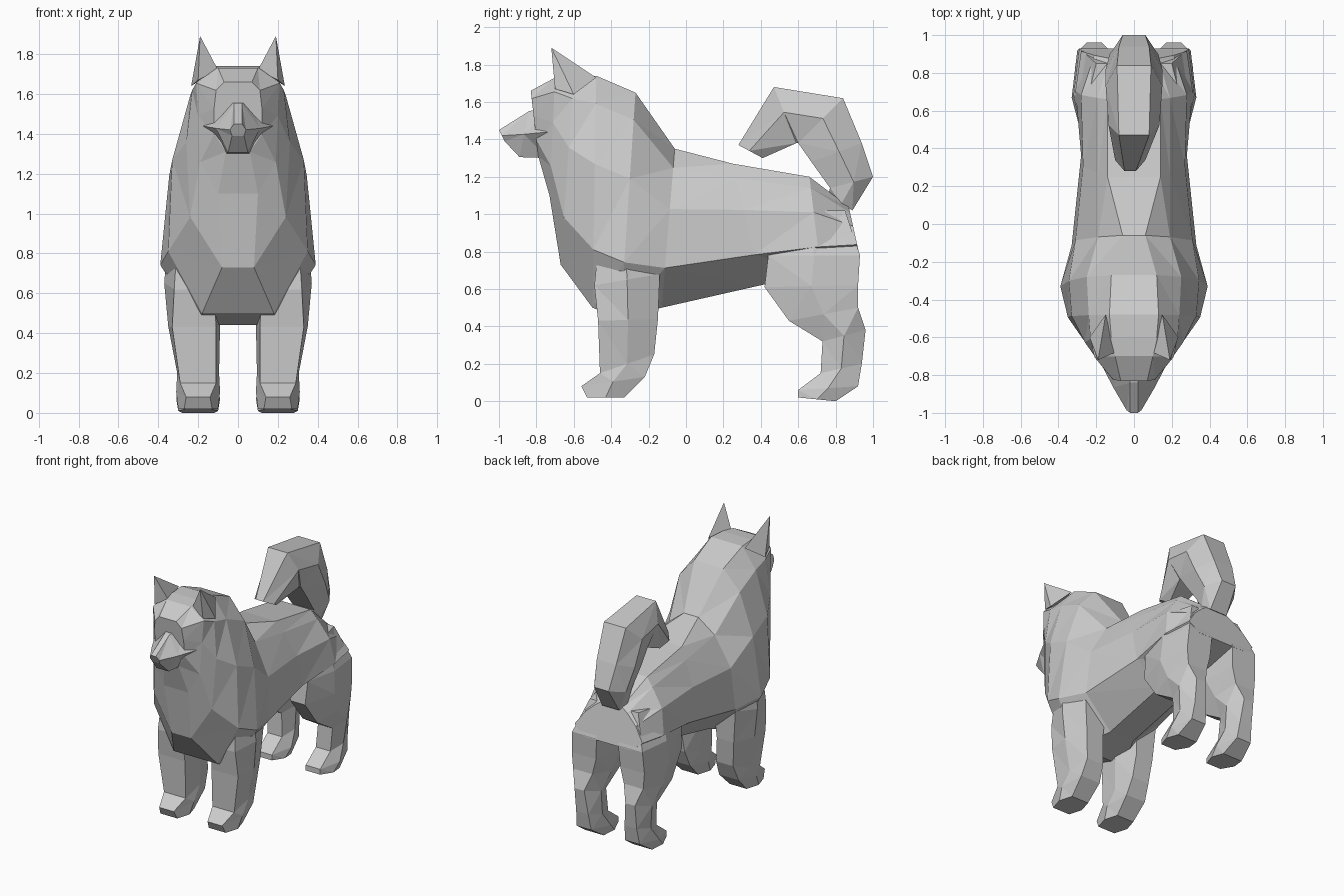
import bpy, bmesh


def finish(name, bm):
    bmesh.ops.recalc_face_normals(bm, faces=bm.faces)
    bmesh.ops.triangulate(bm, faces=bm.faces)
    mesh = bpy.data.meshes.new(name)
    bm.to_mesh(mesh)
    bm.free()
    obj = bpy.data.objects.new(name, mesh)
    bpy.context.collection.objects.link(obj)
    return obj


def loft(name, stations, fracs, side=1):
    """Each station: y,z of one edge, y,z of the opposite edge, centre x, half widths."""
    bm = bmesh.new()
    rings = []
    for ty, tz, by, bz, cx, *widths in stations:
        line = [(w, ty + (by - ty) * f, tz + (bz - tz) * f) for f, w in zip(fracs, widths)]
        pts = [(cx * side + w, y, z) for w, y, z in line]
        pts += [(cx * side - w, y, z) for w, y, z in reversed(line)]
        rings.append([bm.verts.new(p) for p in pts])
    n = len(rings[0])
    for a, b in zip(rings, rings[1:]):
        for i in range(n):
            j = (i + 1) % n
            bm.faces.new((a[i], a[j], b[j], b[i]))
    bm.faces.new(rings[0])
    bm.faces.new(rings[-1])
    return finish(name, bm)


# Trunk, mane and head, from rump to brow
loft("body", [
    (.87, 1.04, .93, .77, 0, .08, .13, .21, .28, .20),
    (.66, 1.20, .72, .70, 0, .14, .19, .28, .31, .12),
    (.25, 1.27, .40, .62, 0, .14, .19, .27, .28, .10),
    (-.06, 1.35, -.13, .50, 0, .06, .19, .31, .33, .10),
    (-.27, 1.65, -.35, .44, 0, .12, .25, .345, .39, .20),
    (-.48, 1.74, -.50, .50, 0, .13, .24, .33, .35, .18),
    (-.60, 1.74, -.67, .73, 0, .12, .23, .26, .24, .08),
    (-.70, 1.73, -.73, 1.10, 0, .10, .21, .20, .19, .10),
    (-.83, 1.66, -.79, 1.31, 0, .07, .11, .12, .12, .06),
], (0, .12, .38, .75, 1))

# Muzzle with cheeks
loft("muzzle", [
    (-.72, 1.58, -.74, 1.30, 0, .05, .18, .06),
    (-.84, 1.55, -.89, 1.305, 0, .02, .11, .05),
    (-1.0, 1.45, -.97, 1.39, 0, .02, .04, .03),
], (0, .5, 1))

# Curled tail
loft("tail", [
    (.89, 1.02, .76, 1.10, 0, .07, .10, .06),
    (1.0, 1.20, .77, 1.14, 0, .06, .13, .09),
    (.94, 1.38, .67, 1.28, 0, .08, .15, .10),
    (.84, 1.62, .60, 1.38, 0, .09, .15, .10),
    (.47, 1.68, .59, 1.38, 0, .08, .135, .09),
    (.28, 1.37, .41, 1.30, -.02, .03, .08, .05),
], (0, .45, 1))

# Legs run from inside the trunk down to the paw
front_leg = [
    (-.46, .92, -.20, .92, .20, .10, .15, .10),
    (-.49, .62, -.14, .68, .22, .10, .15, .09),
    (-.47, .43, -.15, .44, .22, .11, .13, .07),
    (-.46, .15, -.17, .25, .20, .09, .105, .07),
    (-.56, .08, -.22, .13, .20, .06, .11, .08),
    (-.53, .02, -.33, .02, .20, .07, .10, .07),
]
hind_leg = [
    (.45, 1.02, .85, 1.02, .16, .08, .09, .04),
    (.44, .78, .93, .78, .19, .08, .13, .10),
    (.42, .61, .92, .62, .20, .06, .13, .10),
    (.55, .43, .92, .50, .21, .06, .11, .08),
    (.73, .32, .96, .38, .21, .06, .10, .04),
    (.72, .15, .94, .20, .20, .06, .09, .05),
    (.60, .06, .92, .08, .20, .06, .11, .06),
    (.60, .02, .80, .00, .20, .06, .10, .08),
]
ear = [(.19, -.72, 1.89), (.10, -.68, 1.72), (.20, -.70, 1.67),
       (.235, -.60, 1.64), (.15, -.48, 1.73)]

# Paired legs and ears
for side, label in ((1, "left"), (-1, "right")):
    loft("front_leg_" + label, front_leg, (0, .5, 1), side)
    loft("hind_leg_" + label, hind_leg, (0, .5, 1), side)
    bm = bmesh.new()
    for x, y, z in ear:
        bm.verts.new((x * side, y, z))
    bmesh.ops.convex_hull(bm, input=bm.verts)
    finish("ear_" + label, bm)
